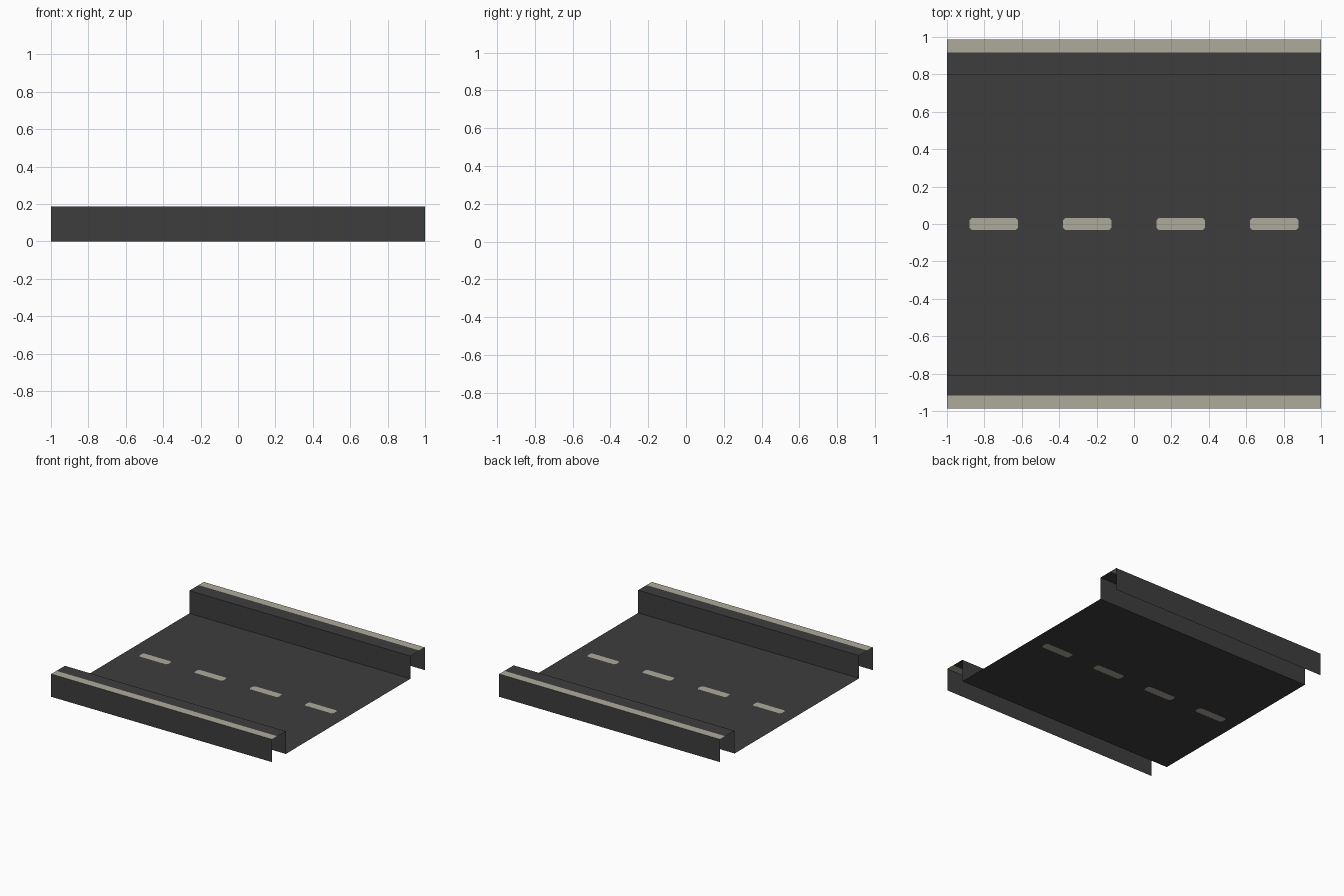
import bpy, bmesh

if "Cube" in bpy.data.objects:
    bpy.data.objects.remove(bpy.data.objects["Cube"])

H = 0.186          # kerb height
OUT = 0.986        # outer wall
STRIPE = 0.918     # inner edge of the pale kerb stripe
IN_BACK, IN_FRONT = 0.80, -0.81


def material(name, rgb):
    m = bpy.data.materials.new(name)
    m.diffuse_color = (*rgb, 1)
    m.use_nodes = True
    m.node_tree.nodes["Principled BSDF"].inputs["Base Color"].default_value = m.diffuse_color
    return m


asphalt = material("dark asphalt", (0.048, 0.048, 0.048))
paint = material("pale paint", (0.42, 0.40, 0.325))


def make_object(name, bm):
    bmesh.ops.remove_doubles(bm, verts=bm.verts, dist=1e-5)
    me = bpy.data.meshes.new(name)
    bm.to_mesh(me)
    bm.free()
    me.materials.append(asphalt)
    me.materials.append(paint)
    ob = bpy.data.objects.new(name, me)
    bpy.context.collection.objects.link(ob)
    return ob


# Road: four cells, each with a chamfered lane dash set flush in it
bm = bmesh.new()
hx, hy, c = 0.13, 0.032, 0.012
for i in range(4):
    cx = -0.75 + 0.5 * i
    rect = [bm.verts.new((cx + x, y, 0)) for x, y in
            ((-0.25, IN_FRONT), (0.25, IN_FRONT), (0.25, IN_BACK), (-0.25, IN_BACK))]
    dash = [bm.verts.new((cx + x, y, 0)) for x, y in
            ((-hx, -hy + c), (-hx + c, -hy), (hx - c, -hy), (hx, -hy + c),
             (hx, hy - c), (hx - c, hy), (-hx + c, hy), (-hx, hy - c))]
    for k in range(4):
        n = (k + 1) % 4
        bm.faces.new((rect[k], rect[n], dash[2 * n], dash[2 * k + 1]))
        bm.faces.new((rect[k], dash[2 * k + 1], dash[2 * k]))
    bm.faces.new(dash).material_index = 1
make_object("road_surface", bm)


# Kerbs: open sheet profile of inner wall, top, painted stripe, outer wall
def kerb(name, side, inner):
    profile = [(inner, 0), (inner, H), (side * STRIPE, H), (side * OUT, H), (side * OUT, 0)]
    bm = bmesh.new()
    rows = [[bm.verts.new((x, y, z)) for x in (-1, 1)] for y, z in profile]
    for i, (a, b) in enumerate(zip(rows, rows[1:])):
        quad = [a[0], a[1], b[1], b[0]]
        f = bm.faces.new(quad if side > 0 else quad[::-1])
        f.material_index = 1 if i == 2 else 0
    make_object(name, bm)


kerb("back_kerb", 1, IN_BACK)
kerb("front_kerb", -1, IN_FRONT)
